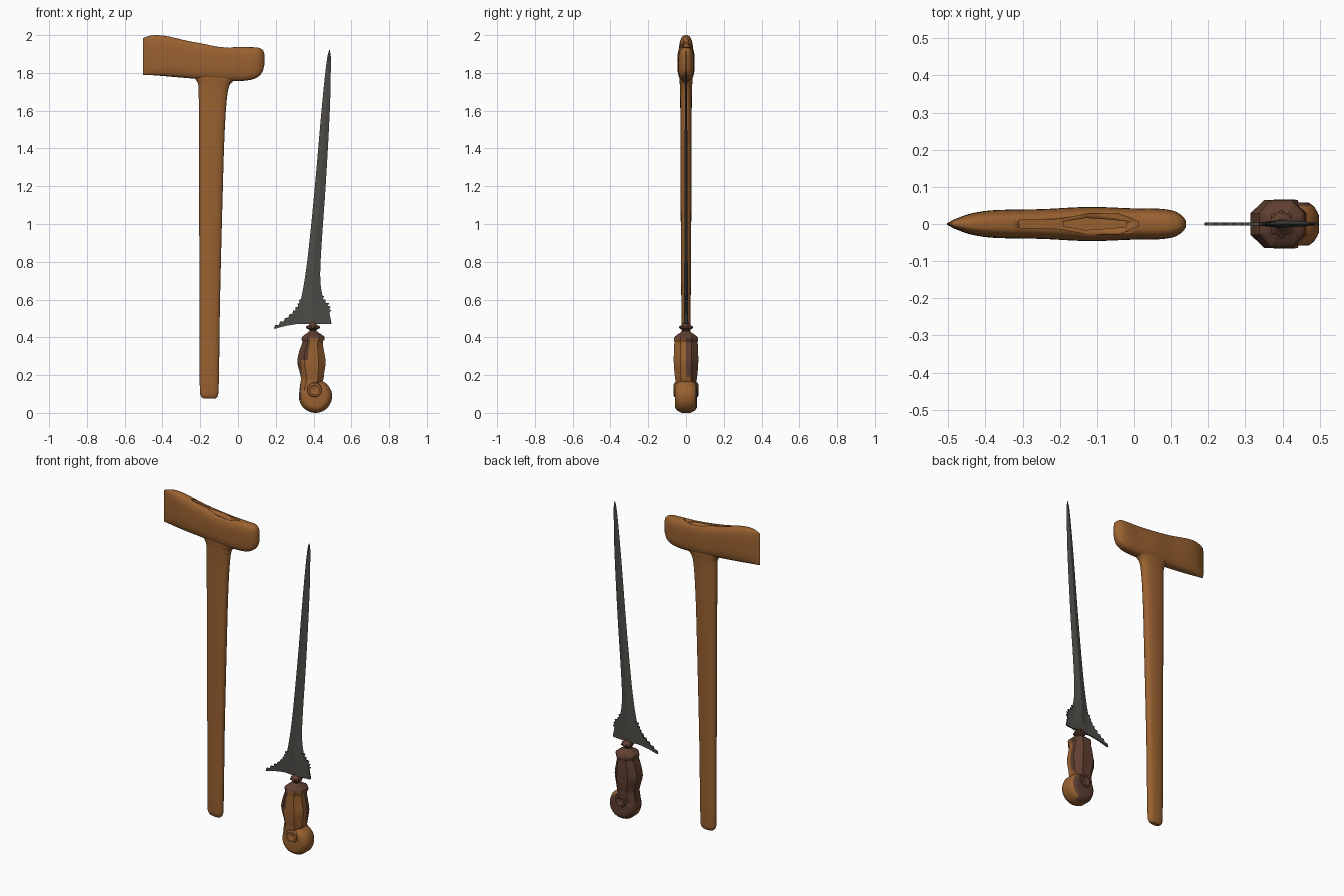
import bpy, bmesh, math
from mathutils import Vector

if "Cube" in bpy.data.objects:
    bpy.data.objects.remove(bpy.data.objects["Cube"])


def material(name, rgb):
    m = bpy.data.materials.new(name)
    m.diffuse_color = (*rgb, 1)
    m.use_nodes = True
    m.node_tree.nodes["Principled BSDF"].inputs["Base Color"].default_value = m.diffuse_color
    return m


WOOD = material("honey_wood", (0.32, 0.12, 0.03))
DARK = material("dark_wood", (0.115, 0.05, 0.03))
STEEL = material("dark_steel", (0.075, 0.07, 0.063))


def finish(name, bm, mats, angle=35):
    bmesh.ops.recalc_face_normals(bm, faces=bm.faces)
    me = bpy.data.meshes.new(name)
    bm.to_mesh(me)
    bm.free()
    ob = bpy.data.objects.new(name, me)
    bpy.context.collection.objects.link(ob)
    for m in mats:
        me.materials.append(m)
    bpy.ops.object.select_all(action='DESELECT')
    ob.select_set(True)
    bpy.context.view_layer.objects.active = ob
    bpy.ops.object.shade_smooth_by_angle(angle=math.radians(angle))
    return ob


def sample(keys, t):
    """Smooth curve through keys (t, values...)."""
    i = 0
    while i < len(keys) - 2 and t > keys[i + 1][0]:
        i += 1
    a, b = keys[i], keys[i + 1]
    p, q = keys[max(i - 1, 0)], keys[min(i + 2, len(keys) - 1)]
    h = b[0] - a[0]
    s = (t - a[0]) / h
    out = []
    for k in range(1, len(a)):
        m0 = (b[k] - p[k]) / (b[0] - p[0]) * h
        m1 = (q[k] - a[k]) / (q[0] - a[0]) * h
        out.append((2*s**3 - 3*s**2 + 1) * a[k] + (s**3 - 2*s**2 + s) * m0
                   + (3*s**2 - 2*s**3) * b[k] + (s**3 - s**2) * m1)
    return out


def skin(bm, rings):
    vs = [[bm.verts.new(p) for p in r] for r in rings]
    n = len(vs[0])
    for a, b in zip(vs, vs[1:]):
        for i in range(n):
            bm.faces.new((a[i], a[(i + 1) % n], b[(i + 1) % n], b[i]))
    bm.faces.new(vs[0])
    bm.faces.new(vs[-1])


def loft(bm, keys, profile, axis, steps=5):
    """keys: (position, low edge, high edge, half thickness in y)."""
    ts = [a[0] + (b[0] - a[0]) * j / steps for a, b in zip(keys, keys[1:]) for j in range(steps)]
    rings = []
    for t in ts + [keys[-1][0]]:
        lo, hi, w = sample(keys, t)
        ring = []
        for c, s in profile:
            u, v = (lo + hi) / 2 + c * (hi - lo) / 2, w * s
            ring.append((u, v, t) if axis == 'z' else (t, v, u))
        rings.append(ring)
    skin(bm, rings)


def rounded(n, e):
    f = lambda v: math.copysign(abs(v) ** e, v)
    return [(f(math.cos(2 * math.pi * i / n)), f(math.sin(2 * math.pi * i / n))) for i in range(n)]


def prism(bm, pts, y):
    """Extrude an xz outline to both sides of y = 0."""
    skin(bm, [[(x, -y, z) for x, z in pts], [(x, y, z) for x, z in pts]])


# Scabbard stem
bm = bmesh.new()
loft(bm, [(.075, -.18, -.12, .010), (.085, -.194, -.11, .018), (.11, -.202, -.103, .023),
          (.6, -.204, -.095, .025), (1.2, -.206, -.08, .029), (1.5, -.207, -.07, .030),
          (1.68, -.208, -.057, .031), (1.74, -.211, -.042, .033), (1.768, -.225, -.012, .035),
          (1.80, -.24, .02, .035)], rounded(32, .8), 'z')
finish("scabbard_stem", bm, [WOOD])

# Scabbard crosspiece
bm = bmesh.new()
loft(bm, [(-.503, 1.79, 1.983, .002), (-.48, 1.789, 1.993, .014), (-.44, 1.787, 2.0, .028),
          (-.38, 1.782, 1.995, .037), (-.25, 1.771, 1.967, .040), (-.12, 1.76, 1.947, .046),
          (0, 1.757, 1.938, .042), (.07, 1.764, 1.936, .041), (.11, 1.782, 1.933, .034),
          (.132, 1.812, 1.92, .02), (.14, 1.845, 1.90, .008)], rounded(40, .65), 'x')
cross = finish("scabbard_crosspiece", bm, [WOOD])

# Slot cutters in the top of the crosspiece: wide shallow dish and deep narrow mouth
for name, outline, floor in (
        ("mouth_dish", [(-.31, .010), (-.2, .013), (-.12, .028), (-.04, .027), (.012, .006)], 1.915),
        ("mouth_slot", [(-.19, .006), (-.13, .016), (-.08, .013), (-.02, .008)], 1.83)):
    bm = bmesh.new()
    ring = outline + [(x, -y) for x, y in reversed(outline)]
    skin(bm, [[(x, y, floor - (.16 * x if floor > 1.9 else 0)) for x, y in ring],
              [(x, y, 2.1) for x, y in ring]])
    cutter = finish(name + "_cutter", bm, [WOOD])
    cutter.hide_render = True
    cutter.hide_set(True)
    mod = cross.modifiers.new(name, 'BOOLEAN')
    mod.operation, mod.solver, mod.object = 'DIFFERENCE', 'EXACT', cutter

# Blade with diamond section
bm = bmesh.new()
loft(bm, [(.47, .30, .492, .011), (.53, .315, .478, .011), (.6, .333, .452, .011),
          (.7, .352, .436, .010), (.85, .372, .440, .009), (1.2, .407, .464, .008),
          (1.6, .442, .486, .006), (1.8, .462, .491, .004), (1.89, .474, .491, .003),
          (1.92, .482, .486, .001)], [(1, 0), (0, 1), (-1, 0), (0, -1)], 'z')
finish("blade", bm, [STEEL], 15)


# Guard wings with toothed upper edges
def teeth(keys, lo, hi, count, dx, dz):
    pts = []
    for i in range(count * 2 + 1):
        z = lo + (hi - lo) * i / (count * 2)
        k = i % 2
        pts.append((sample(keys, z)[0] + dx * k, z + dz * k))
    return pts


bm = bmesh.new()
left = teeth([(.447, .19), (.47, .222), (.50, .262), (.53, .295), (.57, .322), (.66, .348)],
             .447, .60, 8, -.007, .008)
right = teeth([(.475, .492), (.53, .484), (.57, .474), (.60, .448), (.68, .438)],
              .53, .62, 5, .012, .006)
prism(bm, [(.194, .445), (.25, .46), (.31, .470), (.40, .471), (.495, .474)] + right + left[::-1], .004)
finish("guard", bm, [STEEL])


# Lathe helper for collar (z axis) and pommel (y axis)
def lathe(bm, profile, centre, axis, n=32):
    rings = []
    for r, h in profile:
        ring = []
        for i in range(n):
            a = 2 * math.pi * i / n
            c, s = r * math.cos(a), r * math.sin(a)
            ring.append(Vector(centre) + Vector((c, s, h) if axis == 'z' else (c, h, s)))
        rings.append(ring)
    skin(bm, rings)


# Collar with a ring of beads
bm = bmesh.new()
lathe(bm, [(.028, .42), (.018, .433), (.02, .44), (.031, .447), (.031, .459), (.021, .467),
           (.013, .48)], (.397, 0, 0), 'z')
for i in range(8):
    a = math.pi * i / 4
    s = bmesh.ops.create_uvsphere(bm, u_segments=10, v_segments=6, radius=.008)
    bmesh.ops.translate(bm, verts=s['verts'], vec=(.397 + .029 * math.cos(a), .029 * math.sin(a), .453))
finish("collar", bm, [DARK])


def paint(ob):
    """Pale grain on the front and right, dark wood on the back, cap and upper left."""
    for f in ob.data.polygons:
        x, y, z = f.center
        front = y < (.0 if z > .19 else .02)
        patch = z > .28 and x < .385 - (.40 - z) * .15
        heel = z < .17 and x > .44 and y < .045
        pale = (front and not patch and x > .335 and z < .395) or heel or (front and z < .07)
        f.material_index = 0 if pale else 1


# Grip: eight-sided, waisted
corner = [(1, .45), (.5, 1), (-.5, 1), (-1, .45), (-1, -.45), (-.5, -1), (.5, -1), (1, -.45)]
octagon = [(a[0] + (b[0] - a[0]) * j / 4, a[1] + (b[1] - a[1]) * j / 4)
           for a, b in zip(corner, corner[1:] + corner[:1]) for j in range(4)]
bm = bmesh.new()
loft(bm, [(.07, .335, .41, .045), (.12, .326, .43, .056), (.18, .333, .452, .057),
          (.21, .328, .456, .061), (.27, .314, .464, .065), (.33, .325, .455, .064),
          (.375, .341, .449, .062), (.39, .336, .458, .064), (.405, .342, .456, .058),
          (.42, .362, .434, .037), (.43, .375, .42, .022)], octagon, 'z', 6)
paint(finish("grip", bm, [WOOD, DARK], 25))

# Curled pommel and its inner scroll
bm = bmesh.new()
half = [(.05, .058), (.062, .057), (.074, .048), (.083, .034), (.088, .022), (.088, .008)]
lathe(bm, half + [(r, -y) for r, y in reversed(half)], (.41, 0, .088), 'y', 48)
paint(finish("pommel", bm, [WOOD, DARK]))
bm = bmesh.new()
half = [(.014, .060), (.026, .066), (.036, .064), (.041, .052)]
lathe(bm, half + [(r, -y) for r, y in reversed(half)], (.405, 0, .122), 'y')
paint(finish("pommel_scroll", bm, [WOOD, DARK]))
